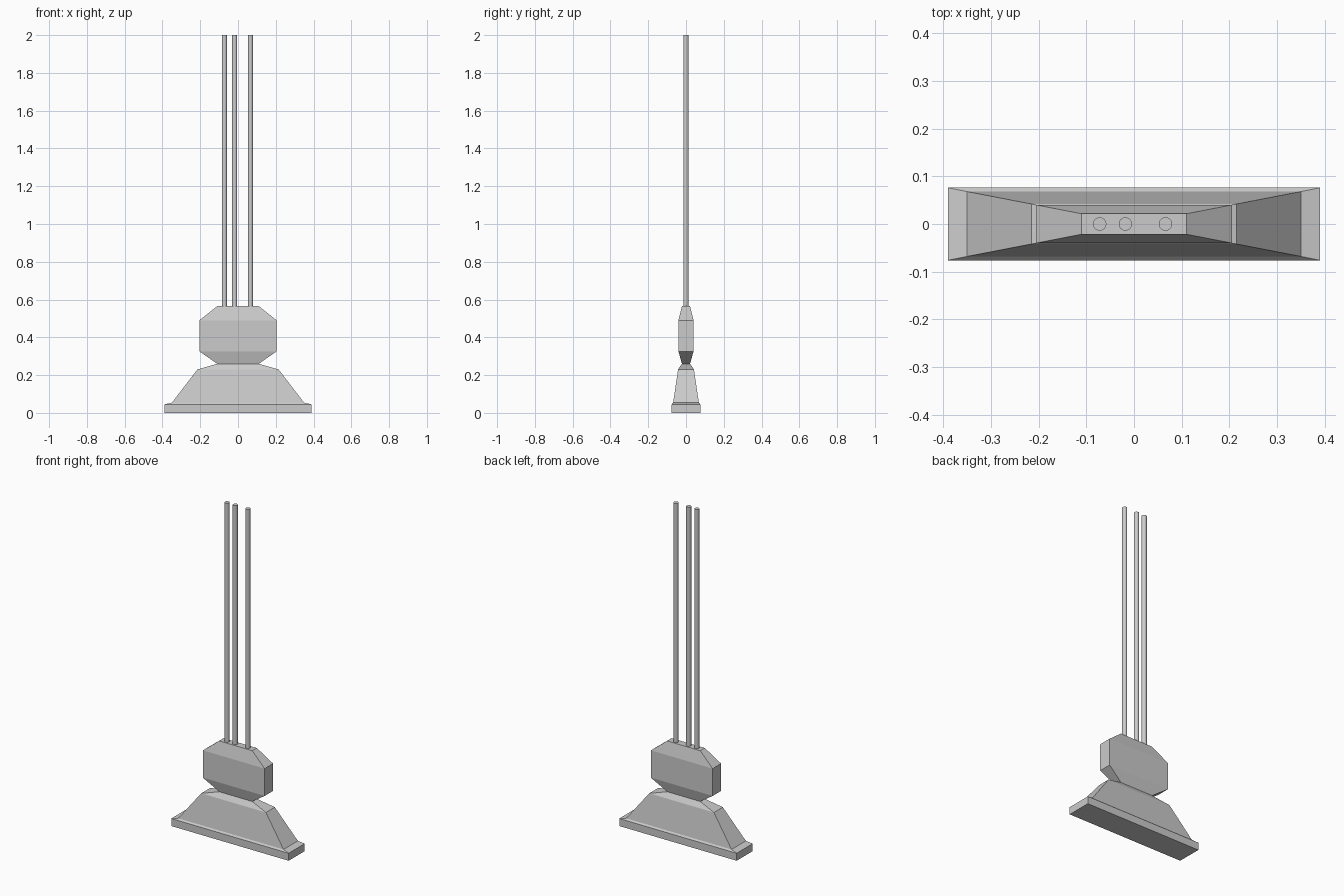
import bpy, bmesh

if "Cube" in bpy.data.objects:
    bpy.data.objects.remove(bpy.data.objects["Cube"])


def loft(name, sections):
    """Stack rectangular sections (half width, half depth, z) into a closed solid."""
    bm = bmesh.new()
    rings = [[bm.verts.new((sx * w, sy * d, z))
              for sx, sy in ((-1, -1), (1, -1), (1, 1), (-1, 1))]
             for w, d, z in sections]
    for low, high in zip(rings, rings[1:]):
        for i in range(4):
            j = (i + 1) % 4
            bm.faces.new((low[i], low[j], high[j], high[i]))
    bm.faces.new(rings[0][::-1])
    bm.faces.new(rings[-1])
    mesh = bpy.data.meshes.new(name)
    bm.to_mesh(mesh)
    bm.free()
    obj = bpy.data.objects.new(name, mesh)
    bpy.context.collection.objects.link(obj)
    return obj


# Stepped pedestal foot, pinched neck and bevelled block in one solid
loft("pedestal", [
    (0.39, 0.076, 0.0),
    (0.39, 0.076, 0.045),
    (0.35, 0.068, 0.054),
    (0.215, 0.042, 0.23),
    (0.11, 0.0215, 0.26),
    (0.205, 0.04, 0.326),
    (0.205, 0.04, 0.49),
    (0.11, 0.0215, 0.565),
])

# Three thin upright rods, unevenly spaced
ROD_BOTTOM, ROD_TOP = 0.56, 2.0
for label, x in (("left", -0.072), ("middle", -0.018), ("right", 0.066)):
    bpy.ops.mesh.primitive_cylinder_add(
        vertices=32, radius=0.014, depth=ROD_TOP - ROD_BOTTOM,
        location=(x, 0, (ROD_TOP + ROD_BOTTOM) / 2))
    bpy.context.object.name = label + "_rod"
    bpy.ops.object.shade_smooth_by_angle()
